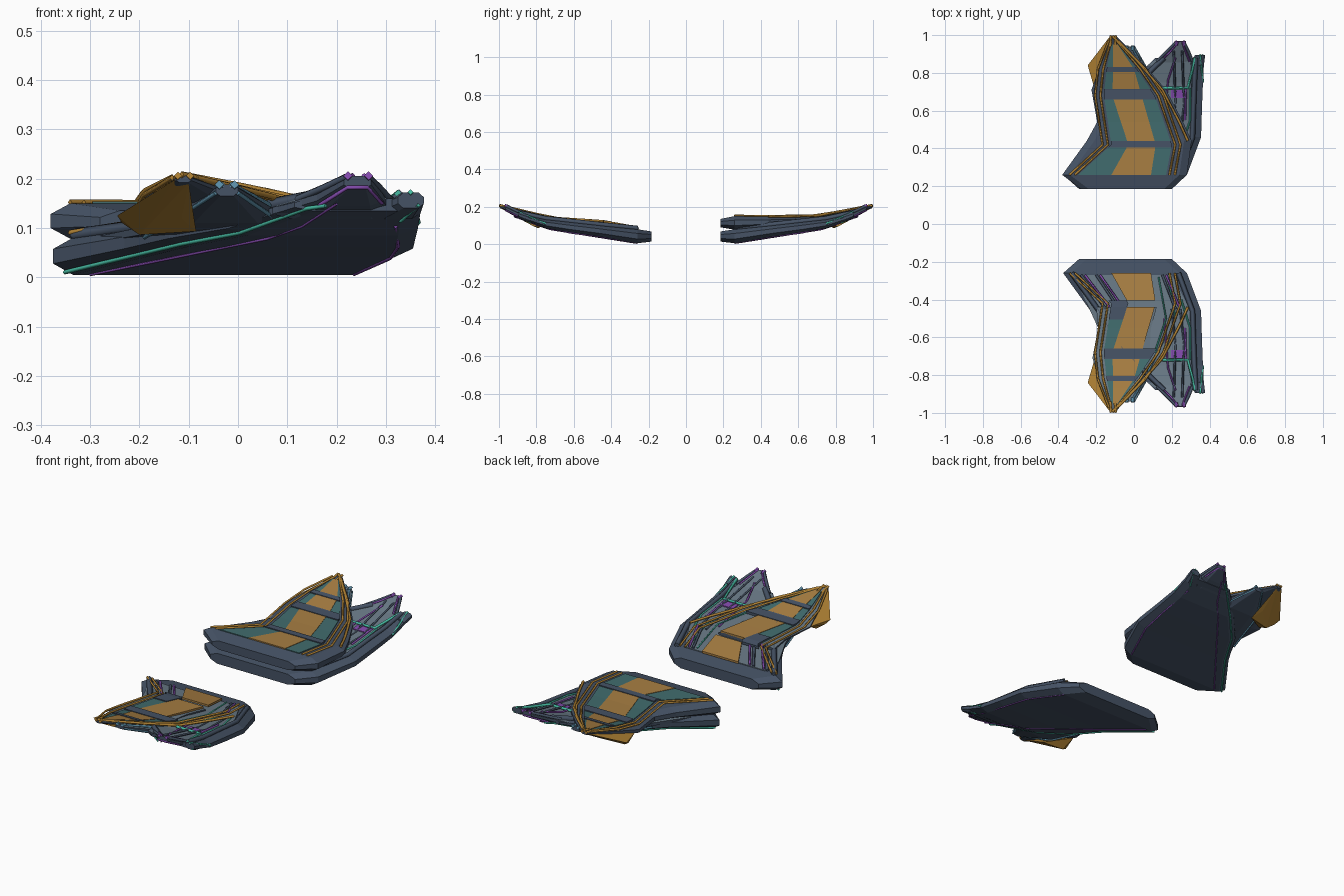
import bpy, bmesh

cube = bpy.data.objects.get("Cube")
if cube:
    bpy.data.objects.remove(cube, do_unlink=True)


def material(name, r, g, b):
    m = bpy.data.materials.new(name)
    m.use_nodes = True
    m.diffuse_color = (r, g, b, 1)
    m.node_tree.nodes["Principled BSDF"].inputs["Base Color"].default_value = (r, g, b, 1)
    return m


SLATE = material("dark slate", .06, .085, .13)
GREY = material("blue grey", .14, .19, .235)
ORANGE = material("ochre", .39, .21, .055)
BRONZE = material("bronze trim", .44, .225, .035)
TEAL = material("deep teal", .053, .15, .155)
MINT = material("mint trim", .06, .48, .35)
PURPLE = material("purple trim", .23, .07, .42)
BLUE = material("steel blue trim", .11, .28, .4)


def finish(name, bm, *mats):
    bmesh.ops.recalc_face_normals(bm, faces=bm.faces)
    bm.normal_update()
    if len(mats) > 1:  # second colour goes on the upward faces
        for f in bm.faces:
            f.material_index = int(f.normal.z > .8)
    me = bpy.data.meshes.new(name)
    bm.to_mesh(me)
    bm.free()
    for m in mats:
        me.materials.append(m)
    ob = bpy.data.objects.new(name, me)
    bpy.context.collection.objects.link(ob)


def bridge(name, rings, *mats):
    bm = bmesh.new()
    loops = [[bm.verts.new(p) for p in ring] for ring in rings]
    n = len(loops[0])
    for a, b in zip(loops, loops[1:]):
        for i in range(n):
            j = (i + 1) % n
            bm.faces.new((a[i], a[j], b[j], b[i]))
    bm.faces.new(loops[0])
    bm.faces.new(loops[-1])
    finish(name, bm, *mats)


def hull(name, s, table, *mats):
    # chamfered slab lofted along the span; row = y, left, right, bottom, top
    rings = []
    for y, l, r, b, t in table:
        c = min(.04, (r - l) * .2)
        k = (t - b) * .3
        rings.append([(l, y * s, b + k), (l + c, y * s, b), (r - c, y * s, b), (r, y * s, b + k),
                      (r, y * s, t - k), (r - c, y * s, t), (l + c, y * s, t), (l, y * s, t - k)])
    bridge(name, rings, *mats)


def at(table, y):
    for a, b in zip(table, table[1:]):
        if y <= b[0]:
            u = max(0, (y - a[0]) / (b[0] - a[0]))
            return [p + (q - p) * u for p, q in zip(a, b)]
    return table[-1]


def panel(name, s, lanes, i, j, y0, y1, top, mat, lift=.004):
    # thin plate between two lanes, following the height of a hull
    ys = sorted({y0, y1} | {row[0] for row in lanes + top if y0 < row[0] < y1})
    rings = []
    for y in ys:
        l, r, z = at(lanes, y)[i], at(lanes, y)[j], at(top, y)[-1]
        rings.append([(l, y * s, z - .004), (r, y * s, z - .004),
                      (r, y * s, z + lift), (l, y * s, z + lift)])
    bridge(name, rings, mat)


def tube(name, s, pts, radius, mat):
    cu = bpy.data.curves.new(name, "CURVE")
    cu.dimensions = "3D"
    cu.bevel_depth = radius
    cu.bevel_resolution = 0
    cu.use_fill_caps = True
    sp = cu.splines.new("POLY")
    sp.points.add(len(pts) - 1)
    for p, (x, y, z) in zip(sp.points, pts):
        p.co = (x, y * s, z, 1)
    cu.materials.append(mat)
    bpy.context.collection.objects.link(bpy.data.objects.new(name, cu))


def edge(name, s, table, col, inset, y0, radius, mat, lift=.002):
    # trim line running along one side of a table
    rows = [at(table, y0)] + [r for r in table if r[0] > y0]
    tube(name, s, [(r[col] + inset, r[0], r[-1] + lift) for r in rows], radius, mat)


LOWER = [(.185, -.29, .20, .014, .068), (.26, -.375, .28, .005, .08), (.46, -.23, .355, .04, .10),
         (.62, -.14, .36, .062, .118), (.75, -.02, .365, .085, .132), (.88, .115, .372, .134, .16)]
MIDDLE = [(.29, -.31, .2, .06, .085), (.55, -.19, .2, .075, .115), (.8, -.13, .08, .11, .145),
          (.94, -.045, 0, .165, .188)]
UPPER = [(.185, -.28, .2, .09, .135), (.26, -.38, .28, .078, .15), (.44, -.25, .305, .09, .148),
         (.54, -.195, .26, .095, .147), (.71, -.225, .17, .11, .152), (.87, -.17, .03, .155, .182),
         (.995, -.125, -.095, .192, .206)]
FOLDED = [(.26, -.3, .12, .08, .088), (.44, -.2, .12, .1, .12), (.55, -.19, .09, .108, .127),
          (.71, -.22, .08, .12, .138), (.87, -.17, .0, .152, .176), (.995, -.125, -.095, .192, .206)]
# lane columns: outer left, centre left, centre right, outer right
LANES = [(.26, -.295, -.12, .09, .17), (.42, -.12, -.03, .115, .2), (.68, -.16, -.115, .04, .11),
         (.82, -.145, -.11, .0, .015), (.97, -.115, -.112, -.1, -.098)]
FLOOR = [(.27, -.27, .2), (.46, -.17, .30), (.75, .02, .30), (.86, .12, .3)]

for s, side in ((1, "back"), (-1, "front")):
    # lower shell with its recessed floor and raised rim
    hull(side + "_lower_shell", s, LOWER, SLATE)
    panel(side + "_floor", s, FLOOR, 1, 2, .27, .86, LOWER, GREY)
    edge(side + "_rim_right", s, LOWER, 2, -.045, .26, .014, SLATE, .005)
    edge(side + "_rim_left", s, LOWER, 1, .045, .26, .014, SLATE, .005)

    # pointed ends of the lower shell, slate edges with a thin purple inlay
    hull(side + "_inner_point", s, [(.84, .07, .31, .118, .152), (.9, .16, .295, .145, .178),
                                    (.965, .215, .27, .18, .205)], SLATE, GREY)
    hull(side + "_corner_point", s, [(.84, .28, .37, .118, .155), (.895, .325, .377, .14, .172)], SLATE)
    for x0, x1, x2, d in ((.12, .172, .223, .018), (.31, .29, .265, -.016)):
        tube(side + "_point_edge", s, [(x0, .86, .158), (x1, .91, .18), (x2, .962, .204)], .008, SLATE)
        tube(side + "_point_inlay", s, [(x0 + d, .86, .16), (x1 + d, .91, .184), (x2 + d * .6, .962, .207)],
             .005, PURPLE)
        tube(side + "_point_stud", s, [(x2, .945, .2), (x2, .969, .206)], .009, PURPLE)
    tube(side + "_point_bracket", s, [(.165, .9, .146), (.222, .966, .182), (.263, .966, .182),
                                      (.292, .9, .15)], .0045, PURPLE)

    # trim on the floor
    tube(side + "_floor_mint", s, [(.325, .88, .17), (.285, .72, .138), (.15, .72, .138)], .008, MINT)
    tube(side + "_floor_mint_side", s, [(.25, .4, .1), (.297, .55, .118), (.297, .72, .137)], .005, MINT)
    tube(side + "_floor_purple", s, [(.22, .88, .178), (.18, .76, .142), (.16, .5, .112)], .005, PURPLE)
    tube(side + "_floor_purple_side", s, [(.27, .55, .114), (.275, .72, .135)], .006, PURPLE)
    panel(side + "_floor_block", s, [(.6, .195, .275), (.8, .195, .275)], 1, 2, .668, .71, LOWER, PURPLE, .009)
    for x in (.2, .245):
        tube(side + "_floor_rib", s, [(x, .45, .105), (x + .02, .64, .122), (x + .01, .92, .185)], .006, SLATE)

    # trim on the underside and outer corner
    tube(side + "_keel_mint", s, [(r[1] + .023, r[0], r[3] + .005) for r in LOWER[1:]]
         + [(.178, .915, .145)], .0045, MINT)
    tube(side + "_keel_purple", s, [(-.3, .265, .005), (.06, .725, .078), (.13, .8, .103),
                                    (.2, .92, .148)], .003, PURPLE)
    tube(side + "_side_purple", s, [(.235, .26, .006), (.31, .46, .039), (.325, .62, .061),
                                    (.32, .8, .103)], .004, PURPLE)
    tube(side + "_corner_mint", s, [(.365, .75, .11), (.35, .897, .173)], .006, MINT)
    tube(side + "_corner_mint_low", s, [(.33, .83, .113), (.366, .897, .146)], .004, MINT)

    # middle blade
    hull(side + "_middle_blade", s, MIDDLE, SLATE, GREY)
    for col, inset in ((1, .014), (2, -.014)):
        edge(side + "_middle_trim", s, MIDDLE, col, inset, .6, .006, BLUE, 0)
        tube(side + "_middle_bracket", s, [(r[col], r[0], r[3] + .006) for r in MIDDLE[1:]], .005, BLUE)
        tip = MIDDLE[-1][col] + inset * .5
        tube(side + "_middle_stud", s, [(tip, .92, .183), (tip, .944, .188)], .009, BLUE)

    # upper blade: complete at the back, cut short and lowered at the front
    top = UPPER if s > 0 else FOLDED
    if s > 0:
        hull("back_upper_blade", s, UPPER, SLATE)
    else:
        hull("front_upper_blade", s, FOLDED[1:], SLATE, GREY)
    spans = [(.26, .405), (.44, .66), (.715, .805), (.83, .95)]
    for n, (y0, y1) in enumerate(spans):
        panel(side + "_centre_panel", s, LANES, 2, 3, y0, y1, top, ORANGE, .006)
        if s > 0 or n:
            panel(side + "_left_panel", s, LANES, 1, 2, y0, y1, top, TEAL)
        if s > 0 or n > 1:
            panel(side + "_right_panel", s, LANES, 3, 4, y0, y1, top, TEAL)
    for y0, y1 in ((.405, .44), (.66, .715), (.805, .83)):
        c = 4 if s > 0 or y0 > .5 else 2
        panel(side + "_cross_bar", s, LANES, 1, c, y0, y1, top, SLATE, .009)
    if s < 0:
        panel("front_break_plate", s, LANES, 1, 2, .44, .505, top, SLATE, .009)

    # bronze outlines of the upper blade
    z = [at(top, r[0])[-1] for r in LANES]
    for off in (.018, .046):
        tube(side + "_left_outline", s,
             [(r[1] - off * (1 - .6 * (r[0] > .9)), r[0], h + .002) for r, h in zip(LANES, z)], .006, BRONZE)
        tube(side + "_right_outline", s,
             [(r[4] + off * (1 - .7 * (r[0] > .9)), r[0], h + .002) for r, h in zip(LANES, z)], .006, BRONZE)
    edge(side + "_right_edge_trim", s, UPPER if s > 0 else
         [(r[0], r[1], r[2], f[-1]) for r, f in zip(UPPER[1:], FOLDED)], 2, -.02, .44, .007, BRONZE)
    for x in (-.125, -.1):
        tube(side + "_tip_stud", s, [(x, .94, .195), (x + .003, .998, .206)], .008, BRONZE)

    # hanging fin beside the tip
    bm = bmesh.new()
    for x, y, h in ((-.21, .72, .125), (-.245, .84, .125), (-.13, .99, .197), (-.1, .99, .192),
                    (-.2, .79, .086), (-.085, .81, .093), (-.115, .86, .12), (-.235, .81, .11)):
        bm.verts.new((x, y * s, h))
    bmesh.ops.convex_hull(bm, input=bm.verts)
    finish(side + "_fin", bm, BRONZE)

# exposed structure where the front blade is cut away
for x0, x1 in ((-.28, -.15), (-.2, -.08), (.15, .22)):
    tube("front_strut", -1, [(x0, .27, .088), (x1, .45, .118)], .007, SLATE)
    tube("front_strut_trim", -1, [(x0 + .02, .27, .092), (x1 + .02, .44, .12)], .006, PURPLE)
for x in (.13, .18):
    tube("front_strut_mint", -1, [(x, .28, .092), (x + .04, .5, .12), (x - .02, .68, .135)], .004, MINT)
